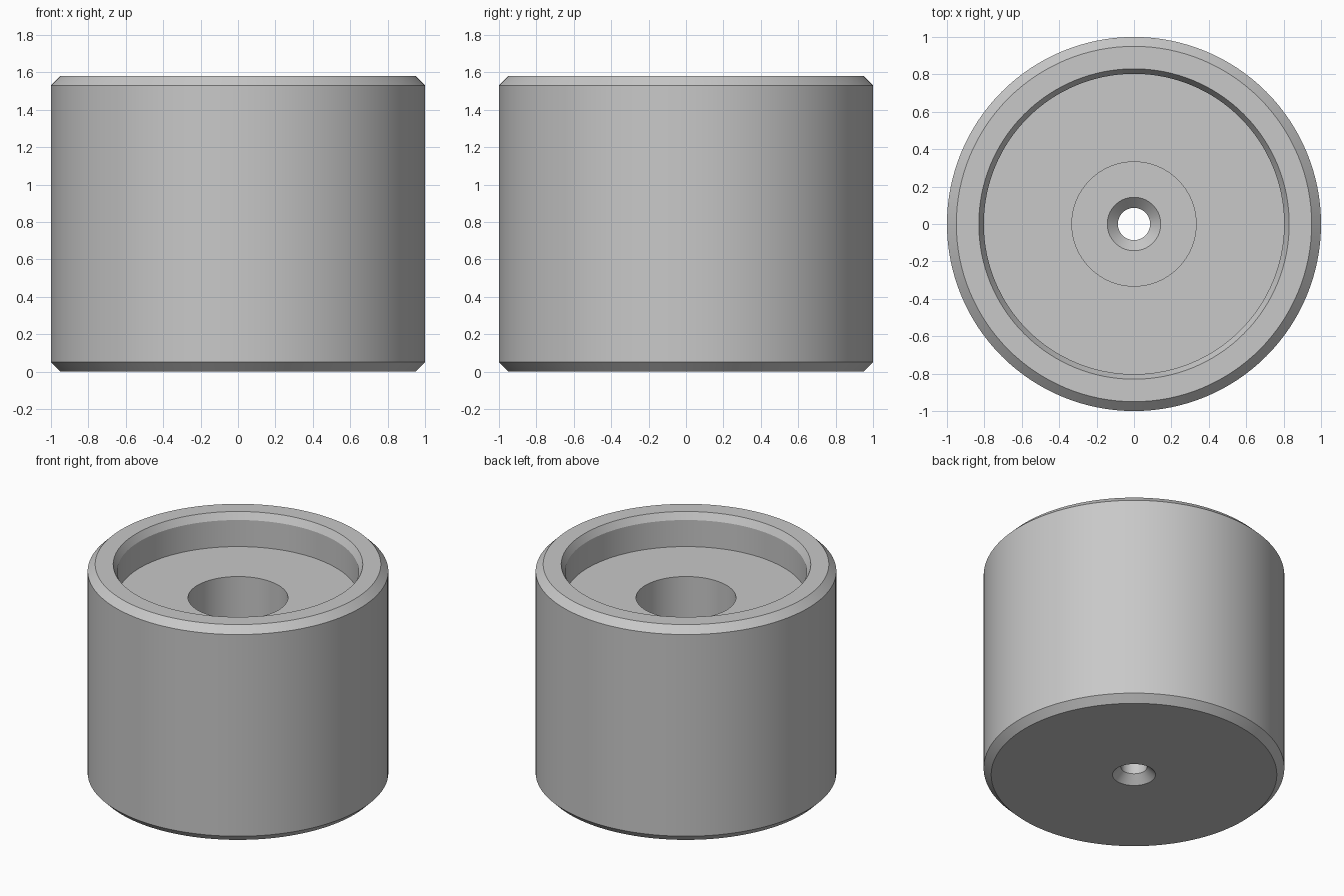
import bpy, bmesh, math
from mathutils import Vector

cube = bpy.data.objects.get("Cube")
if cube:
    bpy.data.objects.remove(cube, do_unlink=True)

# Plain grey for the whole turned part
grey = bpy.data.materials.new("machined_grey")
grey.use_nodes = True
colour = (0.58, 0.58, 0.58, 1)
grey.diffuse_color = colour
grey.node_tree.nodes["Principled BSDF"].inputs["Base Color"].default_value = colour


def lathe(name, profile, segments):
    """Turn a closed (radius, height) profile around the z axis."""
    bm = bmesh.new()
    verts = [bm.verts.new((r, 0, z)) for r, z in profile]
    edges = [bm.edges.new((v, verts[(i + 1) % len(verts)])) for i, v in enumerate(verts)]
    bmesh.ops.spin(bm, geom=verts + edges, cent=Vector((0, 0, 0)), axis=Vector((0, 0, 1)),
                   angle=math.tau, steps=segments, use_merge=False)
    bmesh.ops.remove_doubles(bm, verts=bm.verts[:], dist=0.0001)
    bmesh.ops.recalc_face_normals(bm, faces=bm.faces[:])
    mesh = bpy.data.meshes.new(name)
    bm.to_mesh(mesh)
    bm.free()
    mesh.materials.append(grey)
    obj = bpy.data.objects.new(name, mesh)
    bpy.context.collection.objects.link(obj)
    bpy.ops.object.select_all(action="DESELECT")
    obj.select_set(True)
    bpy.context.view_layer.objects.active = obj
    bpy.ops.object.shade_smooth_by_angle(angle=math.radians(20))
    return obj


height, bevel = 1.58, 0.05
recess_floor, bore_floor = 1.335, 0.5
hole, sink = 0.086, 0.057

outside = [(hole + sink, 0), (1 - bevel, 0), (1, bevel),
           (1, height - bevel), (1 - bevel, height)]
recess = [(0.83, height), (0.803, height - bevel), (0.803, recess_floor)]
bore = [(0.332, recess_floor), (0.332, bore_floor)]
screw_hole = [(hole + sink, bore_floor), (hole, bore_floor - sink), (hole, sink)]

lathe("round_body", outside + recess + bore + screw_hole, 128)
